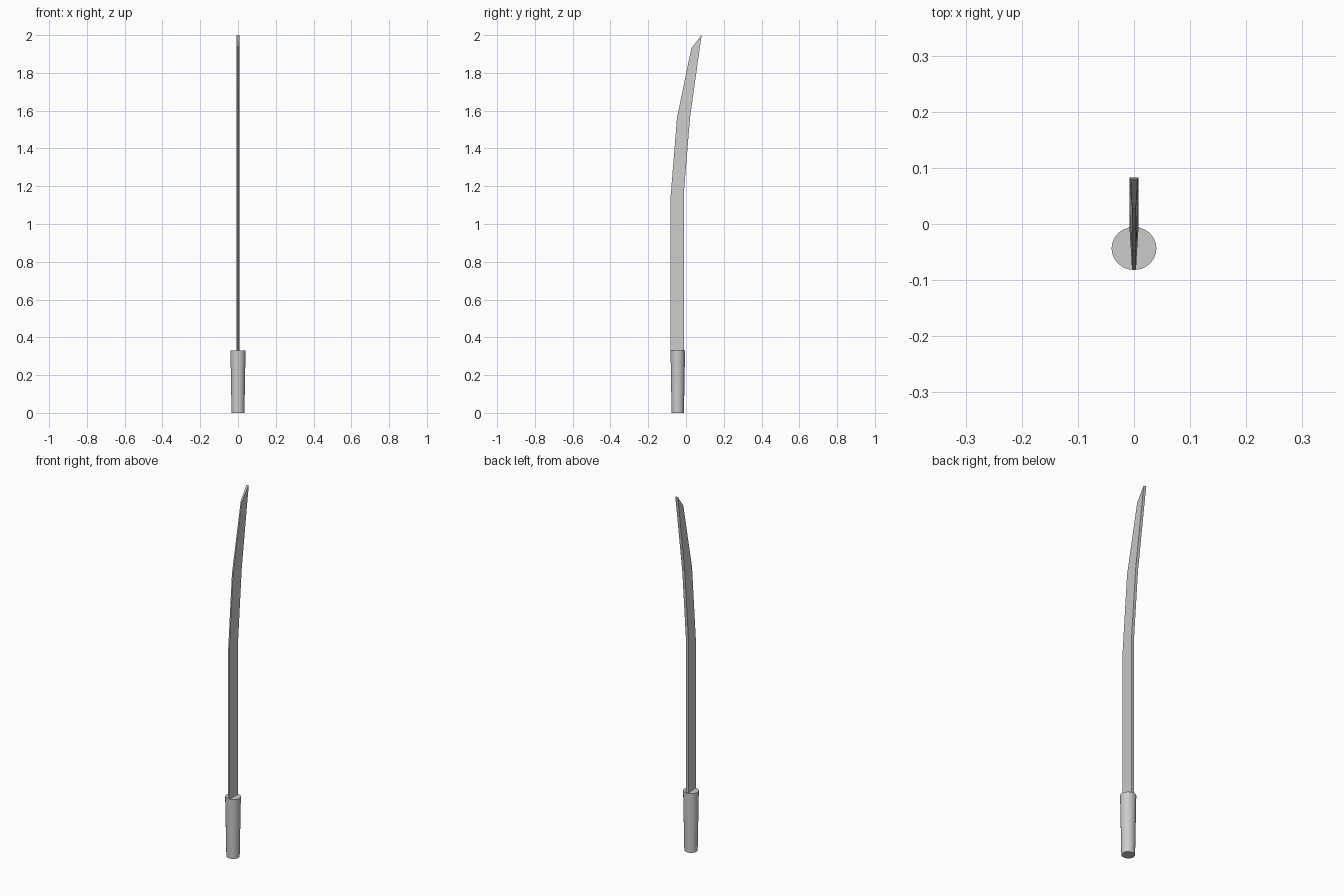
import bpy, bmesh
from mathutils import Matrix

if "Cube" in bpy.data.objects:
    bpy.data.objects.remove(bpy.data.objects["Cube"])


def make_object(name, bm):
    bmesh.ops.recalc_face_normals(bm, faces=bm.faces)
    mesh = bpy.data.meshes.new(name)
    bm.to_mesh(mesh)
    bm.free()
    obj = bpy.data.objects.new(name, mesh)
    bpy.context.collection.objects.link(obj)
    return obj


# Blade: wedge sections (z and y of thin cutting edge, z and y of thick spine)
sections = [
    (0.30, -0.081, 0.30, -0.011),
    (1.15, -0.081, 1.17, -0.011),
    (1.56, -0.048, 1.56, 0.021),
    (1.93, 0.028, 1.935, 0.073),
    (1.998, 0.080, 2.00, 0.083),
]
EDGE, SPINE = 0.0035, 0.0078
bm = bmesh.new()
rings = []
for i, (ze, ye, zs, ys) in enumerate(sections):
    edge = 0.006 if i == len(sections) - 1 else EDGE
    rings.append([bm.verts.new(p) for p in (
        (-edge, ye, ze), (edge, ye, ze), (SPINE, ys, zs), (-SPINE, ys, zs))])
for a, b in zip(rings, rings[1:]):
    for k in range(4):
        n = (k + 1) % 4
        bm.faces.new((a[k], a[n], b[n], b[k]))
bm.faces.new(rings[0])
bm.faces.new(rings[-1])
make_object("blade", bm)

# Handle: slightly oval grip, widening towards the blade
bm = bmesh.new()
bmesh.ops.create_cone(bm, cap_ends=True, segments=24, radius1=0.034, radius2=0.040,
                      depth=0.33, matrix=Matrix.Translation((0, -0.0435, 0.165))
                      @ Matrix.Diagonal((1, 0.96, 1, 1)))
handle = make_object("handle", bm)
bpy.context.view_layer.objects.active = handle
handle.select_set(True)
bpy.ops.object.shade_smooth_by_angle()
